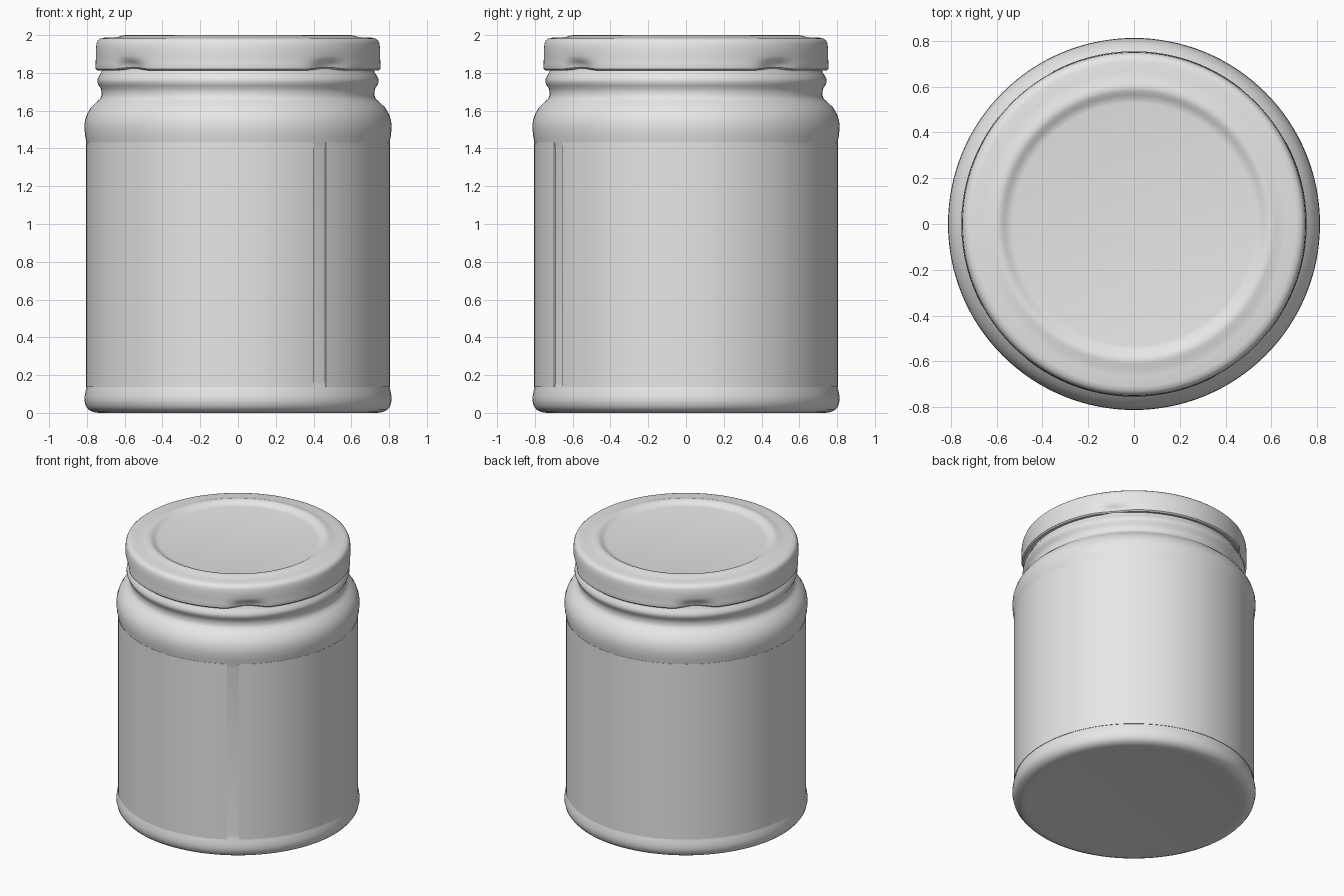
import bpy, bmesh
from math import cos, sin, radians, pi

cube = bpy.data.objects.get("Cube")
if cube:
    bpy.data.objects.remove(cube, do_unlink=True)

grey = bpy.data.materials.new("plain grey")
grey.use_nodes = True
grey.diffuse_color = (0.8, 0.8, 0.8, 1)
grey.node_tree.nodes["Principled BSDF"].inputs["Base Color"].default_value = (0.8, 0.8, 0.8, 1)


def lathe(name, profile, start=0.0, sweep=360.0, steps=128, closed=False, shape=None):
    """Turn an (r, z) profile round the z axis; r = 0 makes a pole."""
    full = sweep >= 360
    bm = bmesh.new()
    rings = []
    for i in range(steps if full else steps + 1):
        a = radians(start + sweep * i / steps)
        ring = []
        for r, z in profile:
            if shape:
                r, z = shape(r, z, a)
            ring.append(bm.verts.new((r * cos(a), r * sin(a), z)))
        rings.append(ring)
    n = len(profile)
    for i in range(steps):
        p, q = rings[i], rings[(i + 1) % len(rings)]
        for j in range(n if closed else n - 1):
            k = (j + 1) % n
            bm.faces.new((p[j], q[j], q[k], p[k]))
    if closed and not full:
        bm.faces.new(rings[0])
        bm.faces.new(rings[-1])
    bmesh.ops.remove_doubles(bm, verts=bm.verts, dist=0.00001)
    bmesh.ops.recalc_face_normals(bm, faces=bm.faces)
    mesh = bpy.data.meshes.new(name)
    bm.to_mesh(mesh)
    bm.free()
    mesh.materials.append(grey)
    obj = bpy.data.objects.new(name, mesh)
    bpy.context.collection.objects.link(obj)
    bpy.ops.object.select_all(action='DESELECT')
    obj.select_set(True)
    bpy.context.view_layer.objects.active = obj
    bpy.ops.object.shade_smooth_by_angle(angle=radians(35))
    return obj


# Jar: base bulge, straight wall, shoulder bulge, neck and bead
lathe("jar", [
    (0, 0.004), (0.70, 0.004), (0.735, 0), (0.765, 0.004), (0.79, 0.016),
    (0.806, 0.036), (0.813, 0.065), (0.812, 0.09), (0.806, 0.12),
    (0.799, 0.145), (0.797, 0.165), (0.797, 1.40), (0.801, 1.425),
    (0.809, 1.465), (0.813, 1.505), (0.811, 1.545), (0.799, 1.583),
    (0.778, 1.617), (0.75, 1.645), (0.73, 1.662), (0.723, 1.68),
    (0.723, 1.70), (0.726, 1.717), (0.738, 1.735), (0.745, 1.752),
    (0.744, 1.768), (0.735, 1.785), (0.725, 1.80), (0.715, 1.83),
    (0.71, 1.93), (0, 1.93)])

# Wrap-around label with a narrow open seam
lathe("label", [(0.793, 0.138), (0.804, 0.138), (0.804, 1.432), (0.793, 1.432)],
      start=-54.6, sweep=354.4, closed=True)


# Lid, pressed inward at four lugs along its lower edge
def lug(r, z, a):
    offset = (a + radians(50) + pi / 4) % (pi / 2) - pi / 4
    half = radians(13)
    if abs(offset) < half and z < 1.88 and r > 0.7:
        bump = cos(offset / half * pi / 2) ** 2
        low = min(1, (1.88 - z) / 0.045)
        r -= 0.03 * bump * low
        z += 0.01 * bump * low
    return r, z


lathe("lid", [
    (0, 1.975), (0.53, 1.975), (0.548, 1.978), (0.565, 1.987), (0.58, 1.996),
    (0.595, 2.0), (0.612, 1.998), (0.635, 1.991), (0.665, 1.987),
    (0.71, 1.986), (0.73, 1.981), (0.743, 1.97), (0.749, 1.955),
    (0.752, 1.93), (0.753, 1.89), (0.753, 1.87), (0.754, 1.85),
    (0.755, 1.835), (0.753, 1.82), (0.744, 1.812), (0.732, 1.812),
    (0.712, 1.82)], steps=160, shape=lug)
